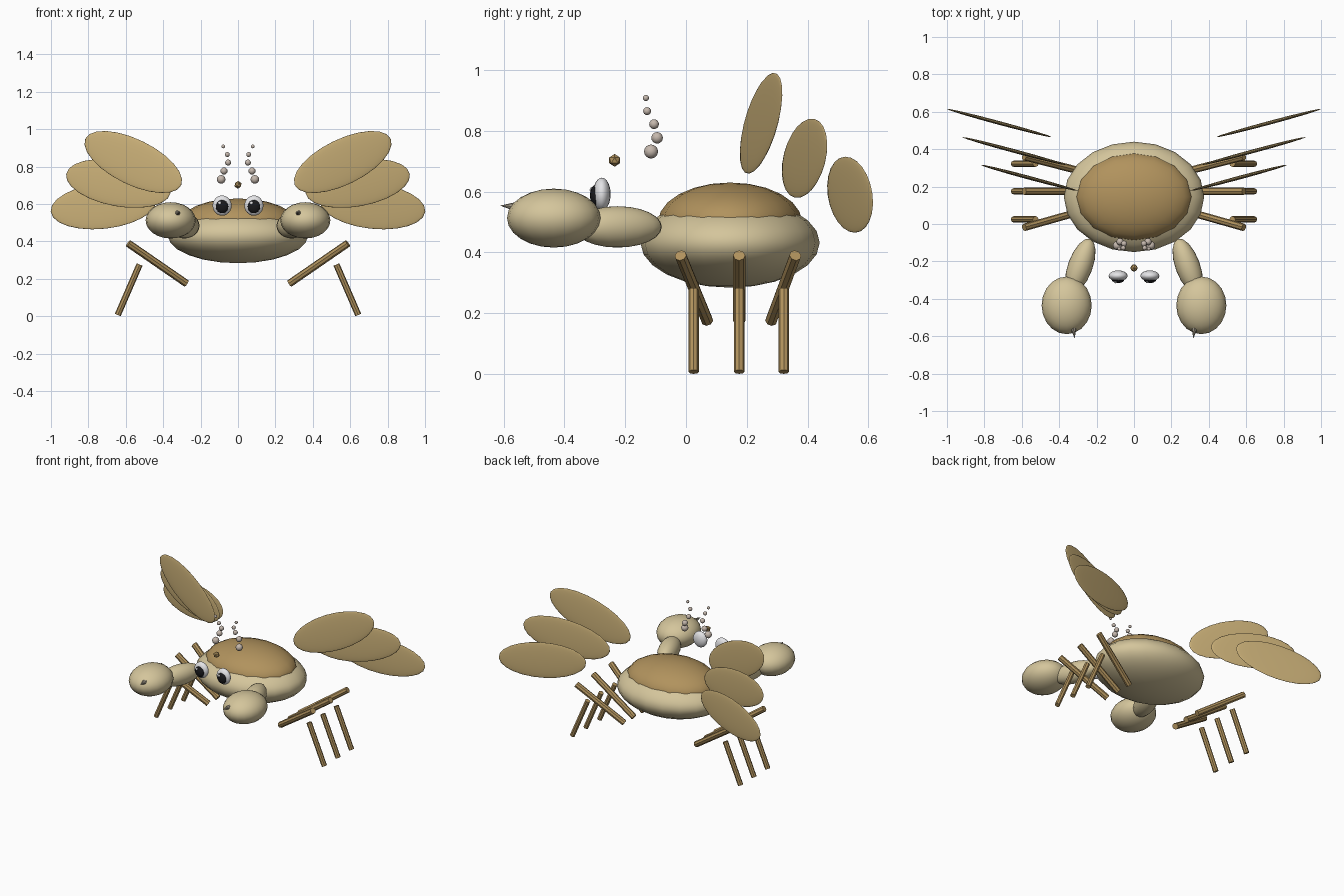
import bpy
import math
from mathutils import Vector

cube = bpy.data.objects.get("Cube")
if cube:
    bpy.data.objects.remove(cube, do_unlink=True)


def material(name, color):
    m = bpy.data.materials.new(name)
    m.use_nodes = True
    m.diffuse_color = (*color, 1)
    m.node_tree.nodes["Principled BSDF"].inputs["Base Color"].default_value = (*color, 1)
    return m


cream = material("cream", (0.66, 0.56, 0.33))
brown = material("brown", (0.44, 0.29, 0.11))
tan = material("tan", (0.60, 0.44, 0.19))
white = material("white", (0.80, 0.80, 0.82))
black = material("black", (0.01, 0.01, 0.012))
blush = material("blush grey", (0.56, 0.48, 0.42))
grey = material("claw grey", (0.36, 0.32, 0.25))


def finish(name, mat, smooth=True):
    ob = bpy.context.object
    ob.name = name
    ob.data.materials.append(mat)
    if smooth:
        bpy.ops.object.shade_smooth_by_angle(angle=math.radians(40))
    return ob


def ellipsoid(name, loc, radii, mat, rot=(0, 0, 0), segments=20, rings=12):
    bpy.ops.mesh.primitive_uv_sphere_add(segments=segments, ring_count=rings, radius=1,
                                         location=loc,
                                         rotation=[math.radians(a) for a in rot])
    bpy.context.object.scale = radii
    return finish(name, mat)


def rod(name, a, b, r1, r2, mat, sides=8):
    a, b = Vector(a), Vector(b)
    bpy.ops.mesh.primitive_cone_add(vertices=sides, radius1=r1, radius2=r2,
                                    depth=(b - a).length, location=(a + b) / 2,
                                    rotation=(b - a).to_track_quat('Z', 'Y').to_euler())
    return finish(name, mat)


# Body and shell
ellipsoid("body", (0, 0.145, 0.432), (0.375, 0.295, 0.148), cream)
ellipsoid("shell", (0, 0.145, 0.5), (0.312, 0.237, 0.13), brown, segments=16)

# Nose
bpy.ops.mesh.primitive_ico_sphere_add(subdivisions=1, radius=0.021, location=(0, -0.235, 0.703))
finish("nose", brown, smooth=False)

# Feeler beads: x, y, z, radius
beads = [(0.090, -0.115, 0.732, 0.023), (0.075, -0.095, 0.777, 0.019),
         (0.053, -0.105, 0.822, 0.016), (0.057, -0.128, 0.865, 0.013),
         (0.079, -0.132, 0.908, 0.010)]

# Wings: centre and upward tilt
wings = [((0.56, 0.247, 0.825), 25), ((0.64, 0.39, 0.71), 10), ((0.72, 0.54, 0.59), -6)]

# Legs: y of outer knee, inner hip and foot
legs = [("front", -0.018, 0.07, 0.025), ("middle", 0.175, 0.175, 0.175),
        ("back", 0.36, 0.28, 0.322)]

for side, s in (("left", 1), ("right", -1)):
    # Arm, claw and claw tip
    ellipsoid(f"{side}_arm", (s * 0.287, -0.225, 0.484), (0.066, 0.155, 0.068), cream,
              rot=(0, 0, s * 20), segments=16)
    ellipsoid(f"{side}_claw", (s * 0.36, -0.435, 0.513), (0.134, 0.154, 0.097), cream)
    rod(f"{side}_claw_tip", (s * 0.325, -0.55, 0.55), (s * 0.317, -0.612, 0.554),
        0.018, 0, grey)

    # Eye with pupil and glint
    x = s * 0.085
    ellipsoid(f"{side}_eye", (x, -0.277, 0.592), (0.051, 0.029, 0.054), white, segments=16)
    ellipsoid(f"{side}_pupil", (x, -0.296, 0.587), (0.034, 0.02, 0.036), black, segments=16)
    ellipsoid(f"{side}_glint", (x - 0.013, -0.311, 0.606), (0.009, 0.006, 0.009), white,
              segments=10, rings=6)

    for i, (bx, by, bz, r) in enumerate(beads):
        ellipsoid(f"{side}_feeler_bead_{i + 1}", (s * bx, by, bz), (r, r, r), blush,
                  segments=12, rings=8)

    for i, ((wx, wy, wz), tilt) in enumerate(wings):
        ellipsoid(f"{side}_wing_{i + 1}", (s * wx, wy, wz), (0.293, 0.01, 0.122), tan,
                  rot=(0, -s * tilt, s * 15), segments=16, rings=12)

    for name, knee, hip, foot in legs:
        rod(f"{side}_{name}_upper_leg", (s * 0.275, hip, 0.175), (s * 0.587, knee, 0.39),
            0.02, 0.02, brown)
        rod(f"{side}_{name}_lower_leg", (s * 0.526, foot, 0.277), (s * 0.643, foot, 0.007),
            0.017, 0.017, brown)
